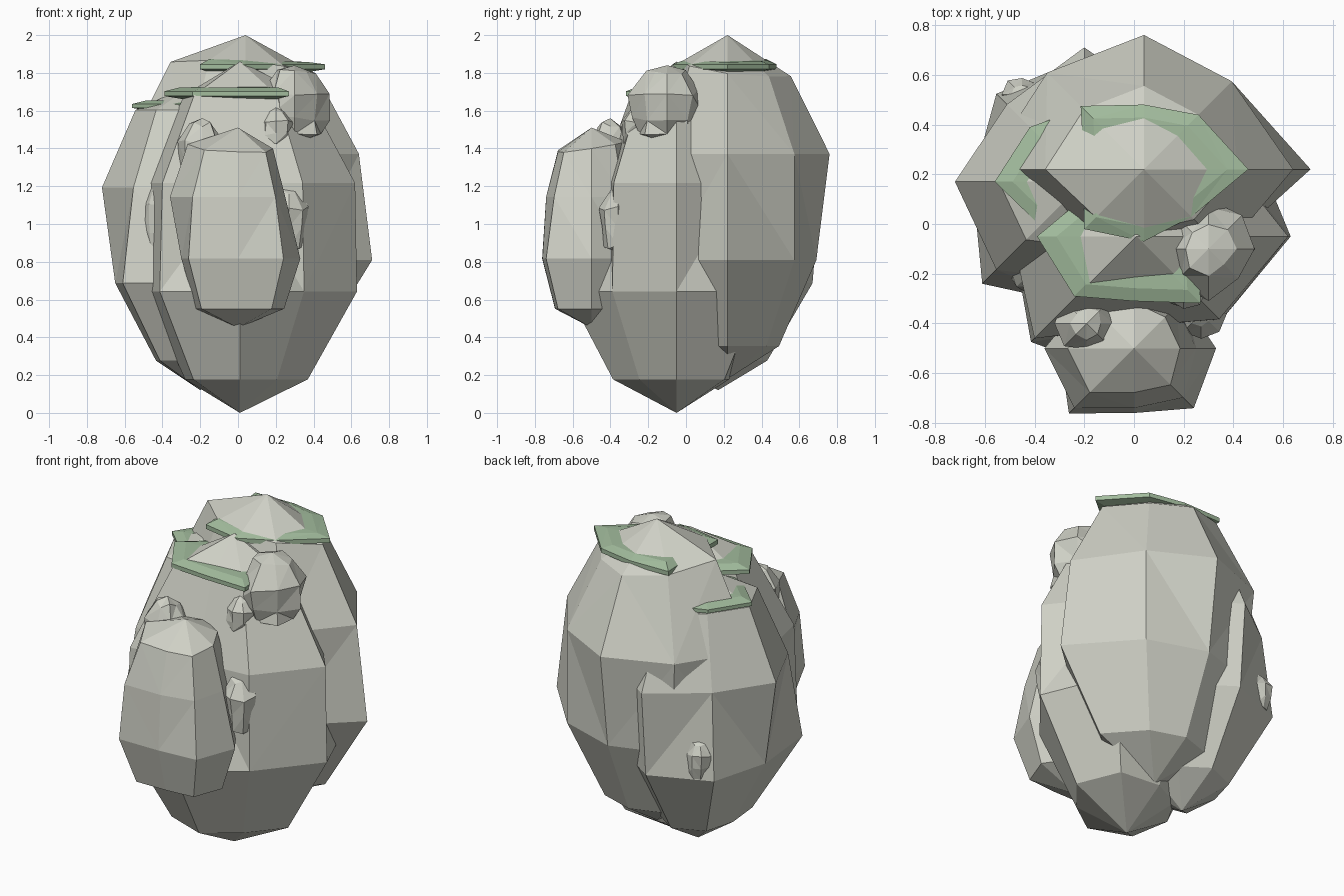
import bpy, bmesh, math, random
from mathutils import Vector

random.seed(4)
cube = bpy.data.objects.get("Cube")
if cube:
    bpy.data.objects.remove(cube)


def material(name, rgb):
    mat = bpy.data.materials.new(name)
    mat.use_nodes = True
    colour = (*rgb, 1)
    mat.diffuse_color = colour
    bsdf = next(n for n in mat.node_tree.nodes if n.type == "BSDF_PRINCIPLED")
    bsdf.inputs["Base Color"].default_value = colour
    bsdf.inputs["Roughness"].default_value = 0.9
    return mat


stone = material("grey stone", (0.62, 0.63, 0.56))
moss = material("moss green", (0.36, 0.50, 0.335))


def boulder(name, mat, x, y, bottom, top, upper, lower=None, cap=0.62, base=0.58,
            tilt=(0, 0), jitter=0.0):
    """Faceted ball whose reach differs in eight compass directions, starting at +x."""
    lower = lower or upper
    bm = bmesh.new()
    bmesh.ops.create_uvsphere(bm, u_segments=8, v_segments=5, radius=1)
    half = (top - bottom) / 2
    for v in bm.verts:
        flat = math.hypot(v.co.x, v.co.y)
        angle = math.atan2(v.co.y, v.co.x)
        side = round(angle / (math.pi / 4)) % 8
        reach = upper[side] if v.co.z > 0 else lower[side]
        lift = 0
        if flat < 0.01:
            reach = 0
        else:
            if flat < 0.8:
                reach *= cap if v.co.z > 0 else base
            reach *= 1 + random.uniform(-jitter, jitter)
            lift = random.uniform(-jitter, jitter) * half * 0.5
        dx, dy = reach * math.cos(angle), reach * math.sin(angle)
        # the upper ring may lean to one side
        if v.co.z > 0.5:
            lift += dx * tilt[0] + dy * tilt[1]
        v.co = Vector((x + dx, y + dy, (top + bottom) / 2 + half * v.co.z + lift))
    bmesh.ops.triangulate(bm, faces=bm.faces[:])
    bmesh.ops.recalc_face_normals(bm, faces=bm.faces[:])
    mesh = bpy.data.meshes.new(name)
    bm.to_mesh(mesh)
    bm.free()
    mesh.materials.append(mat)
    obj = bpy.data.objects.new(name, mesh)
    bpy.context.collection.objects.link(obj)
    return obj


# Large boulders
boulder("back_boulder", stone, 0.04, 0.22, 0.18, 2.0,
        (0.60, 0.50, 0.54, 0.55, 0.64, 0.44, 0.40, 0.46),
        (0.67, 0.50, 0.47, 0.50, 0.55, 0.5, 0.45, 0.45), tilt=(-0.08, -0.13))
boulder("middle_boulder", stone, 0.01, -0.05, 0, 1.86,
        (0.61, 0.48, 0.45, 0.45, 0.5, 0.58, 0.36, 0.47),
        (0.62, 0.62, 0.48, 0.45, 0.5, 0.60, 0.58, 0.48), cap=0.59)
boulder("right_boulder", stone, -0.2, 0.17, 0.12, 1.76,
        (0.40, 0.45, 0.54, 0.44, 0.52, 0.50, 0.4, 0.4),
        (0.40, 0.42, 0.50, 0.50, 0.45, 0.58, 0.5, 0.4), cap=0.66, base=0.52)
boulder("front_boulder", stone, 0, -0.5, 0.45, 1.51,
        (0.25, 0.24, 0.25, 0.28, 0.36, 0.34, 0.24, 0.28),
        (0.33, 0.28, 0.25, 0.28, 0.30, 0.37, 0.26, 0.34), cap=0.74, base=0.74,
        tilt=(-0.05, 0.15))

# Small stones wedged between them: position, bottom, top, radius
pebbles = {
    "upper_left_stone": (0.3, -0.1, 1.42, 1.84, 0.18),
    "front_right_stone": (-0.19, -0.4, 1.2, 1.56, 0.12),
    "front_left_stone": (0.27, -0.36, 0.85, 1.2, 0.09),
    "right_side_stone": (-0.42, -0.2, 0.78, 1.25, 0.08),
    "upper_front_stone": (0.2, -0.26, 1.4, 1.62, 0.08),
    "back_right_stone": (-0.45, 0.52, 0.68, 0.92, 0.07),
}
for name, (x, y, low, high, radius) in pebbles.items():
    boulder(name, stone, x, y, low, high, [radius] * 8, cap=0.55, base=0.8, jitter=0.18)

# Thin moss ledges pierced by the boulder tops
boulder("back_moss", moss, 0.04, 0.22, 1.79, 1.875,
        (0.42, 0.31, 0.26, 0.36, 0.24, 0.34, 0.29, 0.27), cap=0.8, base=0.7,
        tilt=(-0.03, 0))
boulder("middle_moss", moss, 0, -0.05, 1.65, 1.73,
        (0.25, 0.2, 0.2, 0.25, 0.39, 0.34, 0.26, 0.38), cap=0.8, base=0.7)
boulder("right_moss", moss, -0.2, 0.17, 1.59, 1.66,
        (0.25, 0.25, 0.3, 0.31, 0.36, 0.25, 0.25, 0.25), cap=0.8, base=0.7)
